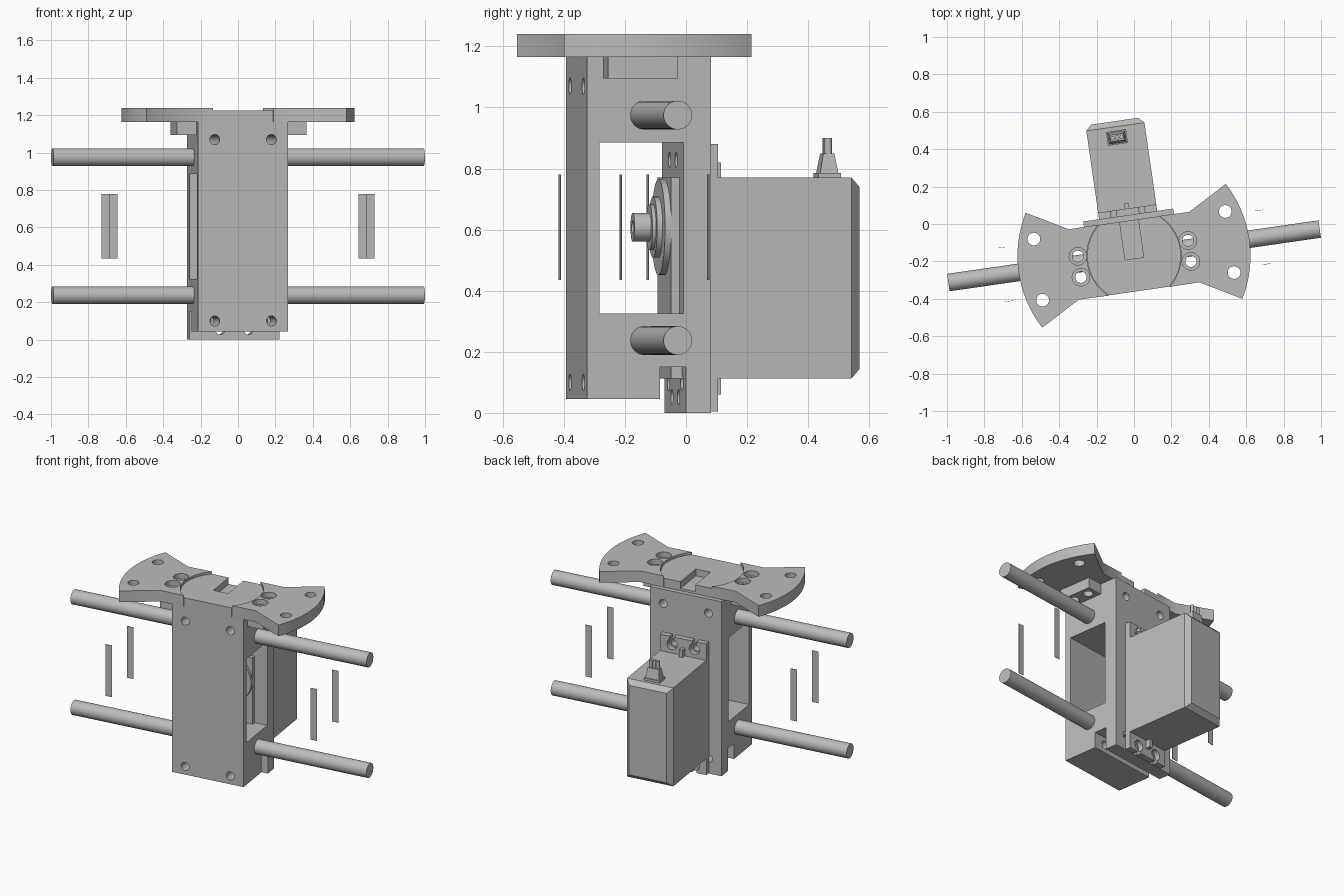
import bpy, bmesh, math
from mathutils import Matrix, Vector

if "Cube" in bpy.data.objects:
    bpy.data.objects.remove(bpy.data.objects["Cube"], do_unlink=True)

grey = bpy.data.materials.new("plain grey")
grey.use_nodes = True
GREY = (0.5, 0.5, 0.5, 1)
grey.diffuse_color = GREY
grey.node_tree.nodes["Principled BSDF"].inputs["Base Color"].default_value = GREY

# The whole assembly is modelled square-on, then turned slightly about z
PLACE = Matrix.Translation((0, -0.17, 0)) @ Matrix.Rotation(math.radians(8.2), 4, 'Z')
parts = []


def finish(name, bm):
    bmesh.ops.recalc_face_normals(bm, faces=bm.faces)
    mesh = bpy.data.meshes.new(name)
    bm.to_mesh(mesh)
    bm.free()
    mesh.materials.append(grey)
    ob = bpy.data.objects.new(name, mesh)
    bpy.context.collection.objects.link(ob)
    parts.append(ob)
    return ob


def box(name, x, y, z):
    """Box from three (low, high) ranges."""
    bm = bmesh.new()
    bmesh.ops.create_cube(bm, size=1)
    for v in bm.verts:
        v.co = [r[0] if c < 0 else r[1] for c, r in zip(v.co, (x, y, z))]
    return finish(name, bm)


def rod(name, start, end, r, r_end=None, sides=40):
    """Cylinder or cone between two points."""
    a, b = Vector(start), Vector(end)
    bm = bmesh.new()
    turn = (b - a).to_track_quat('Z', 'Y').to_matrix().to_4x4()
    bmesh.ops.create_cone(bm, cap_ends=True, segments=sides, radius1=r,
                          radius2=r if r_end is None else r_end,
                          depth=(b - a).length,
                          matrix=Matrix.Translation((a + b) / 2) @ turn)
    return finish(name, bm)


def prism(name, outline, low, high):
    """Extrude a plan outline upward."""
    bm = bmesh.new()
    face = bm.faces.new([bm.verts.new((x, y, low)) for x, y in outline])
    up = bmesh.ops.extrude_face_region(bm, geom=[face])["geom"]
    bmesh.ops.translate(bm, vec=(0, 0, high - low),
                        verts=[g for g in up if isinstance(g, bmesh.types.BMVert)])
    return finish(name, bm)


def cut(target, *cutters):
    """Subtract each cutter and discard it."""
    for c in cutters:
        c.hide_render = True
        mod = target.modifiers.new("cut", 'BOOLEAN')
        mod.operation, mod.solver, mod.object = 'DIFFERENCE', 'EXACT', c
        bpy.context.view_layer.objects.active = target
        bpy.ops.object.modifier_apply(modifier=mod.name)
        parts.remove(c)
        bpy.data.objects.remove(c, do_unlink=True)


def arc(r, a0, a1, n):
    return [(r * math.cos(a0 + (a1 - a0) * i / n), r * math.sin(a0 + (a1 - a0) * i / n))
            for i in range(n + 1)]


SIDES = (("left", 1), ("right", -1))
W = 0.243          # half width of housing
TOP = 1.165        # top of housing, underside of wing plates
SHAFT = 0.608      # servo shaft height
SERVO_W = 0.157    # half width of servo

# Housing with side window, lower gap and screw holes
housing = box("housing", (-W, W), (-0.19, 0.22), (0, TOP))
cut(housing,
    box("c", (-1, 1), (-0.15, 0.128), (0.325, 0.885)),
    box("c", (-1, 1), (-0.3, 0.058), (-0.1, 0.045)),
    box("c", (-1, 1), (0.05, 0.136), (-0.1, 0.15)))
for s in (-1, 1):
    cut(housing, *[rod("c", (s * 0.153, -0.3, z), (s * 0.153, 0.3, z), 0.027, sides=24)
                   for z in (0.1, 1.07)],
        *[rod("c", (s * 0.076, 0.1, z), (s * 0.076, 0.3, z), 0.025, sides=24)
          for z in (0.052, 0.828)])

# Round boss on top, trimmed flush with front, with a cable slot
trim = math.asin(0.19 / 0.25)
boss = prism("top_boss", arc(0.25, -trim, trim, 20) +
             arc(0.25, math.pi - trim, math.pi + trim, 20), TOP, 1.225)
cut(boss, box("c", (-0.05, 0.05), (-0.015, 0.3), (1.18, 1.3)))

# Fan-shaped wing plates and the lugs beneath them
for side, s in SIDES:
    tip = math.atan2(0.31, 0.54)
    outline = [(0.325, -0.19)] + arc(0.623, -tip, tip, 16) + [(0.325, 0.19)] \
        + arc(0.252, trim, -trim, 20)
    wing = prism(side + "_wing_plate", [(s * x, y) for x, y in outline], TOP, 1.24)
    lug = box(side + "_lug", sorted((s * W, s * 0.35)), (-0.136, 0.095), (1.095, TOP))
    for y in (-0.165, 0.165):
        cut(wing, rod("c", (s * 0.517, y, 1.1), (s * 0.517, y, 1.3), 0.034, sides=32))
    for y in (-0.073, 0.04):
        x = s * 0.297
        cut(wing, rod("c", (x, y, 1.1), (x, y, 1.3), 0.03, sides=32),
            rod("c", (x, y, 1.205), (x, y, 1.3), 0.047, sides=32))
        cut(lug, rod("c", (x, y, 1.05), (x, y, 1.3), 0.03, sides=32))

# Two long cross rods
for label, z in (("upper", 0.975), ("lower", 0.237)):
    rod(label + "_cross_rod", (-1.003, 0, z), (1.003, 0, z), 0.047, sides=48)

# Thin free-standing strips
for side, s in SIDES:
    for label, y in (("front", -0.145), ("back", 0.145)):
        x = s * 0.695
        box(f"{label}_{side}_strip", (x - 0.022, x + 0.022), (y - 0.001, y + 0.001),
            (0.435, 0.78))

# Servo case with chamfered rear edges
case = box("servo_case", (-SERVO_W, SERVO_W), (0.1, 0.727), (0.113, 0.77))
bm = bmesh.new()
bm.from_mesh(case.data)
rear = [e for e in bm.edges if all(v.co.y > 0.7 for v in e.verts)]
bmesh.ops.bevel(bm, geom=rear, offset=0.03, segments=1, affect='EDGES')
bm.to_mesh(case.data)
bm.free()

# Servo mounting ears with open keyhole slots and a centre rib
for label, low, high, hole, mouth in (("upper", 0.77, 0.88, 0.828, 1),
                                      ("lower", 0.004, 0.113, 0.052, -1)):
    ear = box(label + "_servo_ear", (-SERVO_W, SERVO_W), (0.22, 0.255), (low, high))
    for x in (-0.076, 0.076):
        cut(ear, rod("c", (x, 0.2, hole), (x, 0.3, hole), 0.035, sides=24),
            box("c", (x - 0.015, x + 0.015), (0.2, 0.3), sorted((hole, hole + mouth * 0.1))))
    box(label + "_ear_rib", (-0.012, 0.012), (0.25, 0.285),
        (0.77, 0.82) if mouth > 0 else (0.06, 0.113))

# Servo output: gear hub, horn disc and hollow shaft
rod("gear_hub", (0, 0.13, SHAFT), (0, 0.08, SHAFT), SERVO_W)
rod("horn_disc", (0, 0.1, SHAFT), (0, 0.062, SHAFT), 0.1)
rod("horn_step", (0, 0.07, SHAFT), (0, 0.05, SHAFT), 0.075)
shaft = rod("output_shaft", (0, 0.07, SHAFT), (0, -0.005, SHAFT), 0.047)
cut(shaft, rod("c", (0, -0.1, SHAFT), (0, 0.04, SHAFT), 0.022, sides=24))

# Cable strain relief on the servo
box("cable_base", (-0.054, 0.054), (0.602, 0.676), (0.765, 0.785))
boot = box("cable_boot", (-0.047, 0.047), (0.609, 0.669), (0.785, 0.85))
for v in boot.data.vertices:
    if v.co.z > 0.8:
        v.co.x *= 0.8
        v.co.y = 0.639 + (v.co.y - 0.639) * 0.6
for i in (-1, 0, 1):
    rod(f"cable_{i + 2}", (i * 0.024, 0.639, 0.84), (i * 0.024, 0.639, 0.9), 0.012, sides=16)

# Turn into place and shade
bpy.ops.object.select_all(action='DESELECT')
for ob in parts:
    ob.matrix_world = PLACE
    ob.select_set(True)
bpy.context.view_layer.objects.active = parts[0]
bpy.ops.object.shade_smooth_by_angle(angle=math.radians(30))
